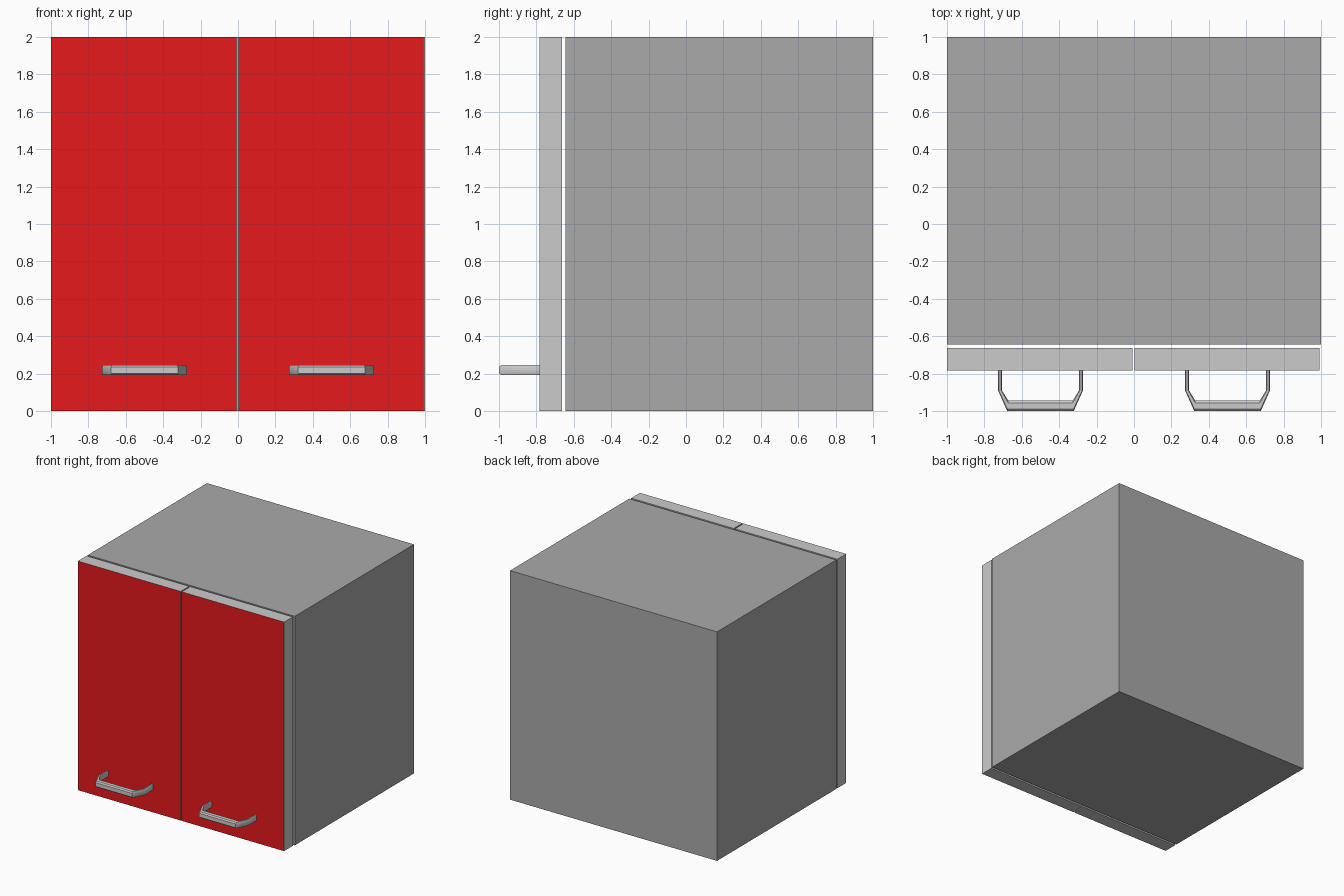
import bpy, bmesh, math

if "Cube" in bpy.data.objects:
    bpy.data.objects.remove(bpy.data.objects["Cube"])


def material(name, rgb):
    m = bpy.data.materials.new(name)
    m.diffuse_color = (*rgb, 1)
    m.use_nodes = True
    m.node_tree.nodes["Principled BSDF"].inputs["Base Color"].default_value = m.diffuse_color
    return m


red = material("red_lacquer", (0.8, 0.01, 0.012))
light = material("light_grey", (0.8, 0.8, 0.8))
dark = material("dark_grey", (0.4, 0.4, 0.4))


def add_object(name, bm, mats):
    bmesh.ops.recalc_face_normals(bm, faces=bm.faces)
    mesh = bpy.data.meshes.new(name)
    bm.normal_update()
    for m in mats:
        mesh.materials.append(m)
    # a second material goes on the front face only
    if len(mats) > 1:
        for f in bm.faces:
            f.material_index = 1 if f.normal.y < -0.9 else 0
    bm.to_mesh(mesh)
    bm.free()
    ob = bpy.data.objects.new(name, mesh)
    bpy.context.collection.objects.link(ob)
    return ob


def box(name, lo, hi, mats):
    bm = bmesh.new()
    bmesh.ops.create_cube(bm, size=1)
    for v in bm.verts:
        for i in range(3):
            v.co[i] = lo[i] if v.co[i] < 0 else hi[i]
    return add_object(name, bm, mats)


def handle(name, cx, cz):
    # outer and inner points of half the bow, from door to bar
    half = [((0.227, -0.775), (0.206, -0.775)),
            ((0.227, -0.89), (0.206, -0.89)),
            ((0.178, -1.0), (0.172, -0.945))]
    path = half + [((-o[0], o[1]), (-i[0], i[1])) for o, i in reversed(half)]
    # chamfered section: (fraction from inner to outer, height)
    section = [(0, -0.017), (0.2, -0.026), (0.8, -0.026), (1, -0.017),
               (1, 0.017), (0.8, 0.026), (0.2, 0.026), (0, 0.017)]
    bm = bmesh.new()
    rings = [[bm.verts.new((cx + i[0] + (o[0] - i[0]) * t,
                            i[1] + (o[1] - i[1]) * t, cz + z))
              for t, z in section] for o, i in path]
    n = len(section)
    for a, b in zip(rings, rings[1:]):
        for k in range(n):
            bm.faces.new((a[k], a[(k + 1) % n], b[(k + 1) % n], b[k]))
    bm.faces.new(rings[0])
    bm.faces.new(rings[-1])
    ob = add_object(name, bm, [light])
    bpy.ops.object.select_all(action='DESELECT')
    ob.select_set(True)
    bpy.context.view_layer.objects.active = ob
    bpy.ops.object.shade_smooth_by_angle(angle=math.radians(30))


# Cabinet body
box("cabinet_body", (-1, -0.645, 0), (1, 1, 2), [dark])

# Two doors, each with a bow handle
for side, x0, x1, hx in (("left", -1, -0.008, -0.5), ("right", 0.003, 0.993, 0.5)):
    box(side + "_door", (x0, -0.782, 0), (x1, -0.662, 2), [light, red])
    handle(side + "_handle", hx, 0.219)
